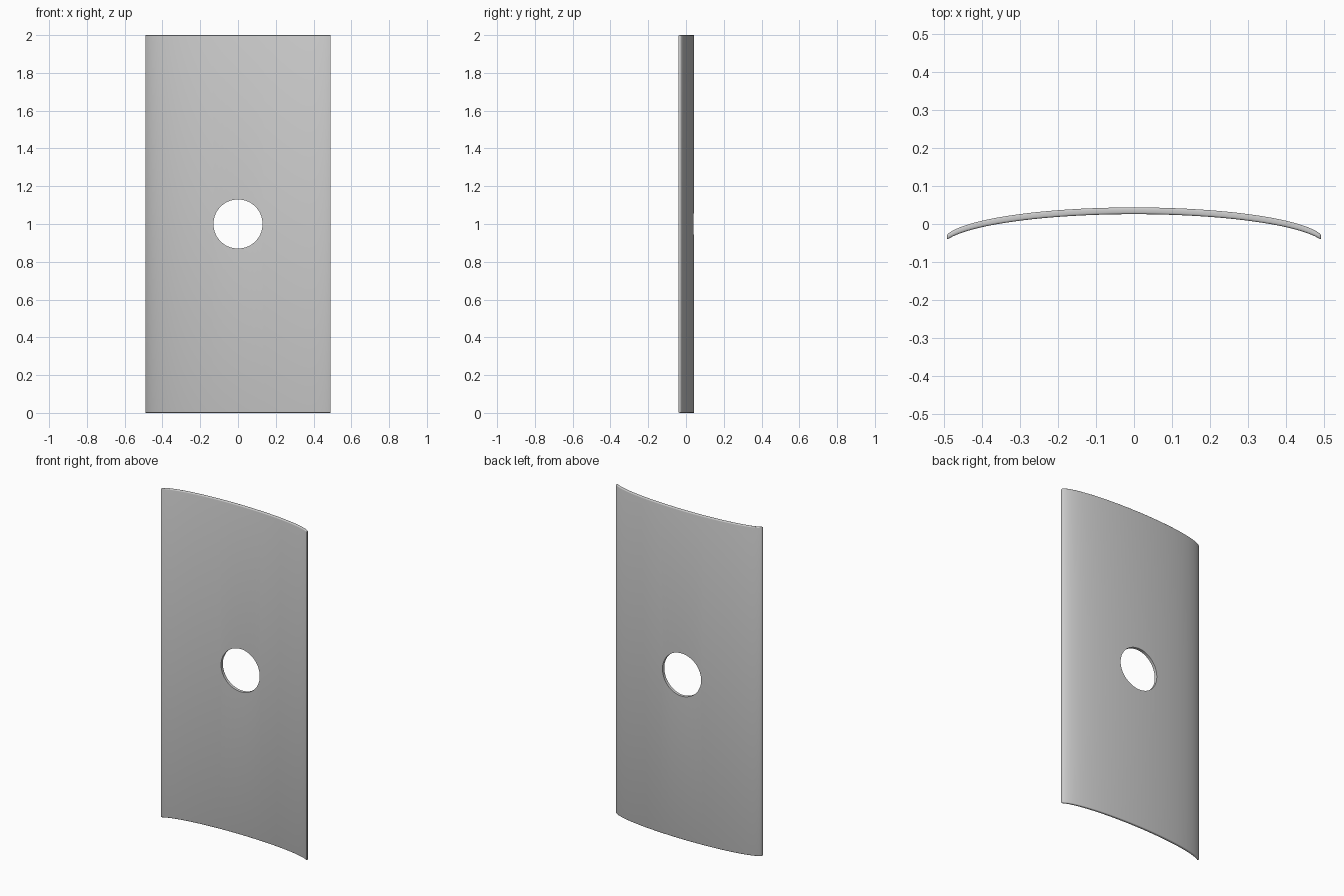
import bpy, bmesh, math

if "Cube" in bpy.data.objects:
    bpy.data.objects.remove(bpy.data.objects["Cube"])

H, END, SEG = 2.0, 0.491, 48


def arc(a, b, top):
    # elliptical arc across the panel width, denser toward the steep ends
    t_max = math.asin(END / a)
    pts = []
    for i in range(SEG + 1):
        t = -t_max + 2 * t_max * i / SEG
        pts.append((a * math.sin(t), top - b * (1 - math.cos(t))))
    return pts


# curved panel: crescent cross-section extruded upward
outer = arc(0.5, 0.088, 0.0435)
inner = arc(0.505, 0.088, 0.0258)
bm = bmesh.new()
rings = [[[bm.verts.new((x, y, z)) for x, y in prof] for prof in (outer, inner)]
         for z in (0, H)]
(ob, ib), (ot, it) = rings
for i in range(SEG):
    for quad in ((ob[i], ob[i + 1], ot[i + 1], ot[i]),
                 (ib[i + 1], ib[i], it[i], it[i + 1]),
                 (ot[i], ot[i + 1], it[i + 1], it[i]),
                 (ob[i + 1], ob[i], ib[i], ib[i + 1])):
        bm.faces.new(quad)
for i in (0, SEG):
    bm.faces.new((ob[i], ot[i], it[i], ib[i]))
bmesh.ops.recalc_face_normals(bm, faces=bm.faces)

# rounded rim
rim = [e for e in bm.edges if e.calc_face_angle(0) > math.radians(35)]
bmesh.ops.bevel(bm, geom=rim, offset=0.005, segments=3, profile=0.5,
                affect='EDGES', clamp_overlap=True)
mesh = bpy.data.meshes.new("curved_panel")
bm.to_mesh(mesh)
bm.free()
panel = bpy.data.objects.new("curved_panel", mesh)
bpy.context.collection.objects.link(panel)

# round hole through the middle
bpy.ops.mesh.primitive_cylinder_add(vertices=64, radius=0.13, depth=0.5,
                                    location=(0, 0, 1),
                                    rotation=(math.pi / 2, 0, 0))
cutter = bpy.context.object
cutter.name = "hole_cutter"
cut = panel.modifiers.new("hole", 'BOOLEAN')
cut.object = cutter
cut.solver = 'EXACT'
bpy.ops.object.select_all(action='DESELECT')
panel.select_set(True)
bpy.context.view_layer.objects.active = panel
bpy.ops.object.modifier_apply(modifier=cut.name)
bpy.data.objects.remove(cutter)
bpy.ops.object.shade_smooth_by_angle(angle=math.radians(35))
